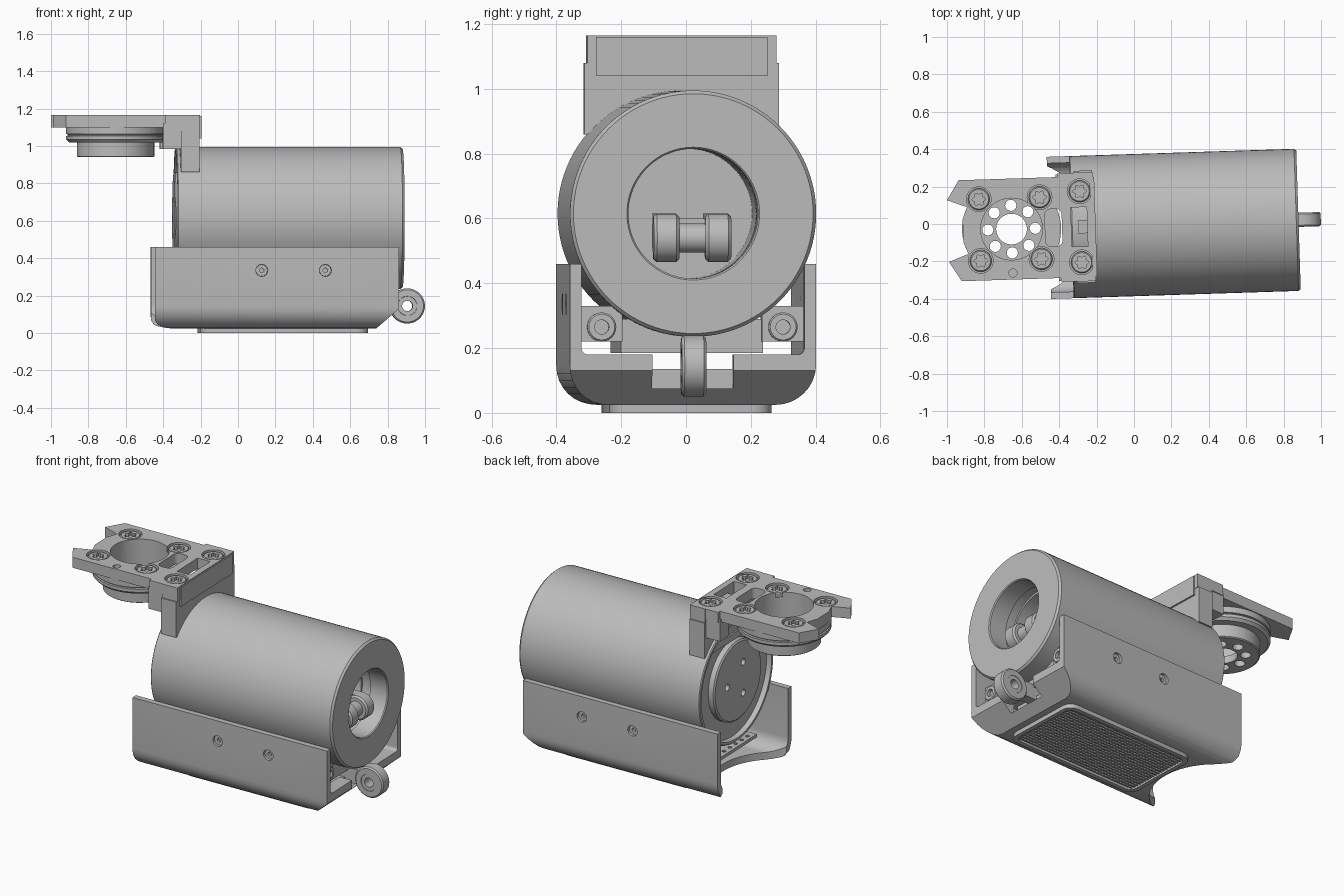
import bpy, bmesh, math
from mathutils import Matrix, Vector

old = bpy.data.objects.get("Cube")
if old:
    bpy.data.objects.remove(old, do_unlink=True)

GREY = (0.5, 0.5, 0.5, 1)
mat = bpy.data.materials.new("plain_grey")
mat.use_nodes = True
mat.diffuse_color = GREY
bsdf = mat.node_tree.nodes["Principled BSDF"]
bsdf.inputs["Base Color"].default_value = GREY
bsdf.inputs["Roughness"].default_value = 0.6


def make(name, bm):
    bmesh.ops.remove_doubles(bm, verts=bm.verts, dist=1e-5)
    bmesh.ops.recalc_face_normals(bm, faces=bm.faces)
    me = bpy.data.meshes.new(name)
    bm.to_mesh(me)
    bm.free()
    me.materials.append(mat)
    ob = bpy.data.objects.new(name, me)
    bpy.context.collection.objects.link(ob)
    return ob


def place(axis, u, v, w):
    """Put profile coordinates u, v and depth w into space."""
    return {"x": (w, u, v), "y": (u, w, v), "z": (u, v, w)}[axis]


def prism(name, pts, axis, lo, hi):
    bm = bmesh.new()
    a = [bm.verts.new(place(axis, u, v, lo)) for u, v in pts]
    b = [bm.verts.new(place(axis, u, v, hi)) for u, v in pts]
    bm.faces.new(a)
    bm.faces.new(b)
    for i in range(len(pts)):
        j = (i + 1) % len(pts)
        bm.faces.new((a[i], a[j], b[j], b[i]))
    return make(name, bm)


def box(name, x0, x1, y0, y1, z0, z1):
    return prism(name, [(x0, y0), (x1, y0), (x1, y1), (x0, y1)], "z", z0, z1)


def circle(u, v, r, n=32):
    return [(u + r * math.cos(math.tau * i / n), v + r * math.sin(math.tau * i / n)) for i in range(n)]


def rod(name, axis, u, v, r, lo, hi, n=32):
    return prism(name, circle(u, v, r, n), axis, lo, hi)


def lathe(name, profile, axis, u, v, n=48, closed=True):
    """Turn (depth, radius) points round an axis."""
    bm = bmesh.new()
    rings = []
    for w, r in profile:
        if r == 0:
            rings.append([bm.verts.new(place(axis, u, v, w))] * n)
        else:
            rings.append([bm.verts.new(place(axis, p, q, w)) for p, q in circle(u, v, r, n)])
    for k in range(len(rings) if closed else len(rings) - 1):
        a, b = rings[k], rings[(k + 1) % len(rings)]
        for i in range(n):
            j = (i + 1) % n
            face = list(dict.fromkeys((a[i], a[j], b[j], b[i])))
            if len(face) > 2:
                bm.faces.new(face)
    return make(name, bm)


def cut(ob, *cutters):
    for c in cutters:
        c.hide_render = True
        m = ob.modifiers.new("cut", "BOOLEAN")
        m.operation, m.solver, m.object = "DIFFERENCE", "EXACT", c
    dg = bpy.context.evaluated_depsgraph_get()
    me = bpy.data.meshes.new_from_object(ob.evaluated_get(dg))
    ob.modifiers.clear()
    ob.data = me
    for c in cutters:
        bpy.data.objects.remove(c, do_unlink=True)
    return ob


def channel(half, z0, z1, r, n=8):
    """Upright section with rounded lower corners."""
    arc = [(half - r + r * math.sin(t), z0 + r - r * math.cos(t))
           for t in (math.pi / 2 * i / n for i in range(n + 1))]
    right = arc + [(half, z1)]
    return right + [(-y, z) for y, z in reversed(right)]


def rounded(x0, x1, y0, y1, r, n=6):
    pts = []
    for k, (cx, cy) in enumerate([(x1 - r, y1 - r), (x0 + r, y1 - r), (x0 + r, y0 + r), (x1 - r, y0 + r)]):
        for i in range(n + 1):
            t = math.pi / 2 * (k + i / n)
            pts.append((cx + r * math.cos(t), cy + r * math.sin(t)))
    return pts


# Motor drum with open bore at one end and raised disc at the other
AX = 0.615
drum = lathe("drum", [(-0.345, 0), (-0.345, 0.235), (-0.338, 0.245), (-0.305, 0.245), (-0.305, 0.355),
                      (-0.335, 0.36), (-0.335, 0.375), (-0.33, 0.38), (0.868, 0.38), (0.88, 0.37),
                      (0.88, 0.205), (0.874, 0.2), (0.76, 0.2), (0.76, 0.212), (0.7, 0.212),
                      (0.7, 0.2), (0.33, 0.2), (0.33, 0)], "x", 0, AX, 96, closed=False)
cut(drum, *[rod("cutter", "x", y, z, 0.02, -0.4, -0.31, 16) for y, z in circle(0, AX, 0.11, 3)])

# Fork inside the bore
for s in (-1, 1):
    lathe("fork_cheek", [(s * 0.04, 0), (s * 0.04, 0.065), (s * 0.05, 0.075), (s * 0.11, 0.075),
                         (s * 0.12, 0.065), (s * 0.12, 0)], "y", 0.77, 0.54, 32, closed=False)
    box("fork_arm", 0.33, 0.77, s * 0.05, s * 0.11, 0.51, 0.615)
rod("fork_pin", "y", 0.77, 0.54, 0.045, -0.06, 0.06)
box("fork_bridge", 0.33, 0.7, -0.1, 0.1, 0.5, 0.6)

# Cradle: channel with end lip, scooped floor and side holes
cradle = prism("cradle", channel(0.38, 0.025, 0.46, 0.12), "x", -0.455, 0.85)
cut(cradle,
    prism("cutter", channel(0.345, 0.07, 0.6, 0.085), "x", -0.6, 0.765),
    prism("cutter", channel(0.344, 0.18, 0.61, 0.02), "x", 0.7, 1.0),
    box("cutter", 0.75, 1.0, -0.125, 0.125, 0.075, 0.3),
    prism("cutter", [(0.9, 0.176), (0.9, -0.1), (0.59, -0.1)], "y", -1, 1),
    rod("cutter", "z", -0.6, 0, 0.36, -0.1, 0.2, 64),
    prism("cutter", [(-0.5, 0.09), (-0.455, 0.07), (-0.44, 0.045), (-0.4, 0.02), (-0.5, 0.0)], "y", -1, 1),
    *[rod("cutter", "y", x, 0.335, 0.032, -1, 1, 24) for x in (0.115, 0.455)])
for s in (-1, 1):
    for x in (0.115, 0.455):
        lathe("side_screw", [(s * 0.365, 0.012), (s * 0.365, 0.031), (s * 0.345, 0.031), (s * 0.345, 0)]
              + [(s * 0.35, 0), (s * 0.35, 0.012)], "y", x, 0.335, 16)
    # End mounting bosses
    box("boss_post", 0.66, 0.78, s * 0.215, s * 0.345, 0.22, 0.33)
    lathe("boss_screw", [(0.77, 0), (0.77, 0.045), (0.8, 0.045), (0.805, 0.04), (0.805, 0.022),
                         (0.785, 0.022), (0.785, 0)], "x", s * 0.28, 0.265, 24, closed=False)
box("inner_block", -0.2, 0.76, -0.22, 0.22, 0.185, 0.29)

# Circuit board below the drum
cut(box("circuit_board", -0.34, 0.3, -0.2, 0.2, 0.185, 0.205),
    *[rod("cutter", "z", -0.31, -0.15 + 0.06 * i, 0.012, 0, 0.4, 10) for i in range(6)])

# Floor grille with rim and crossing bars
cut(prism("grille_rim", rounded(-0.21, 0.69, -0.25, 0.25, 0.06), "z", 0, 0.03),
    prism("cutter", rounded(-0.185, 0.665, -0.225, 0.225, 0.045), "z", -0.1, 0.02))
bm = bmesh.new()


def bar(cx, cy, sx, sy, sz):
    m = Matrix.Translation((cx, cy, 0.021 - sz / 2)) @ Matrix.Diagonal((sx, sy, sz, 1))
    bmesh.ops.create_cube(bm, size=1, matrix=m)


for i in range(20):
    bar(0.24, -0.209 + 0.022 * i, 0.84, 0.009, 0.015)
for i in range(38):
    bar(-0.167 + 0.022 * i, 0, 0.008, 0.44, 0.011)
make("grille_bars", bm)

# Roller on the end of the cradle
lathe("roller", [(-0.038, 0.052), (-0.038, 0.086), (-0.03, 0.094), (0.03, 0.094), (0.038, 0.086),
                 (0.038, 0.052), (0.03, 0.05), (-0.03, 0.05)], "y", 0.905, 0.145)
lathe("roller_hub", [(-0.036, 0.028), (-0.036, 0.051), (0.036, 0.051), (0.036, 0.028)], "y", 0.905, 0.145, 32)
box("roller_arm", 0.6, 0.83, -0.03, 0.03, 0.11, 0.2)
box("roller_crossbar", 0.68, 0.74, -0.125, 0.125, 0.07, 0.135)

# Upright bracket over the drum
window = lambda: box("cutter", -0.335, -0.25, -0.105, 0.105, 0.9, 1.3)
cut(box("bracket_saddle", -0.315, -0.215, -0.3, 0.3, 0.86, 1.08), window())
cut(box("bracket_head", -0.315, -0.212, -0.292, 0.292, 1.08, 1.165), window())
box("bracket_front_pad", -0.23, -0.205, -0.265, 0.265, 1.04, 1.16)
box("window_tab", -0.3, -0.25, -0.035, 0.035, 1.05, 1.12)
for s in (-1, 1):
    box("bracket_post", -0.41, -0.31, s * 0.2, s * 0.285, 0.985, 1.12)

# Top plate with pockets for screws
half = [(-0.3, 0.29), (-0.4, 0.29), (-0.4, 0.27), (-0.93, 0.27), (-0.995, 0.165), (-0.89, 0.125), (-0.915, 0.06)]
outline = half + [(x, -y) for x, y in reversed(half)]
FX = -0.655
screws = [(x, s * y) for x, y in ((-0.825, 0.165), (-0.5, 0.165), (-0.285, 0.19)) for s in (-1, 1)]
plate = prism("top_plate", outline, "z", 1.1, 1.165)
cut(plate, rod("cutter", "z", FX, 0, 0.165, 1, 1.3, 64), window(),
    prism("cutter", rounded(-0.475, -0.385, -0.1, 0.1, 0.03), "z", 1, 1.3),
    rod("cutter", "z", FX, -0.235, 0.022, 1.12, 1.3, 16),
    *[rod("cutter", "z", x, y, 0.066, 1.135, 1.3, 32) for x, y in screws])
cut(bpy.data.objects["bracket_head"], *[rod("cutter", "z", x, y, 0.066, 1.135, 1.3, 32) for x, y in screws[4:]])

# Star-socket screws
for x, y in screws:
    star = [(x + r * math.cos(t), y + r * math.sin(t)) for t, r in
            ((math.tau * i / 24, 0.031 + 0.007 * math.cos(math.tau * i / 4)) for i in range(24))]
    head = lathe("plate_screw", [(1.13, 0), (1.13, 0.058), (1.154, 0.058), (1.16, 0.052), (1.16, 0)],
                 "z", x, y, 32, closed=False)
    cut(head, prism("cutter", star, "z", 1.14, 1.3))

# Round flange under the plate with a ring of holes
flange = lathe("flange", [(0.94, 0.082), (0.94, 0.2), (0.945, 0.207), (1.02, 0.207), (1.02, 0.25), (1.035, 0.265),
                          (1.054, 0.265), (1.056, 0.255), (1.062, 0.255), (1.064, 0.265), (1.1, 0.265),
                          (1.1, 0.168), (0.985, 0.168), (0.985, 0.082)], "z", FX, 0, 64)
cut(flange, *[rod("cutter", "z", x, y, 0.03, 0.9, 1.05, 16) for x, y in circle(FX, 0, 0.127, 8)])

# Slight turn of the whole assembly, then shading
turn = Matrix.Translation(Vector((0, -0.006, 0))) @ Matrix.Rotation(math.radians(1.85), 4, "Z")
parts = [o for o in bpy.context.scene.objects if o.type == "MESH" and mat.name in o.data.materials]
bpy.ops.object.select_all(action="DESELECT")
for ob in parts:
    ob.data.transform(turn)
    ob.select_set(True)
bpy.context.view_layer.objects.active = parts[0]
bpy.ops.object.shade_smooth_by_angle(angle=math.radians(30))
